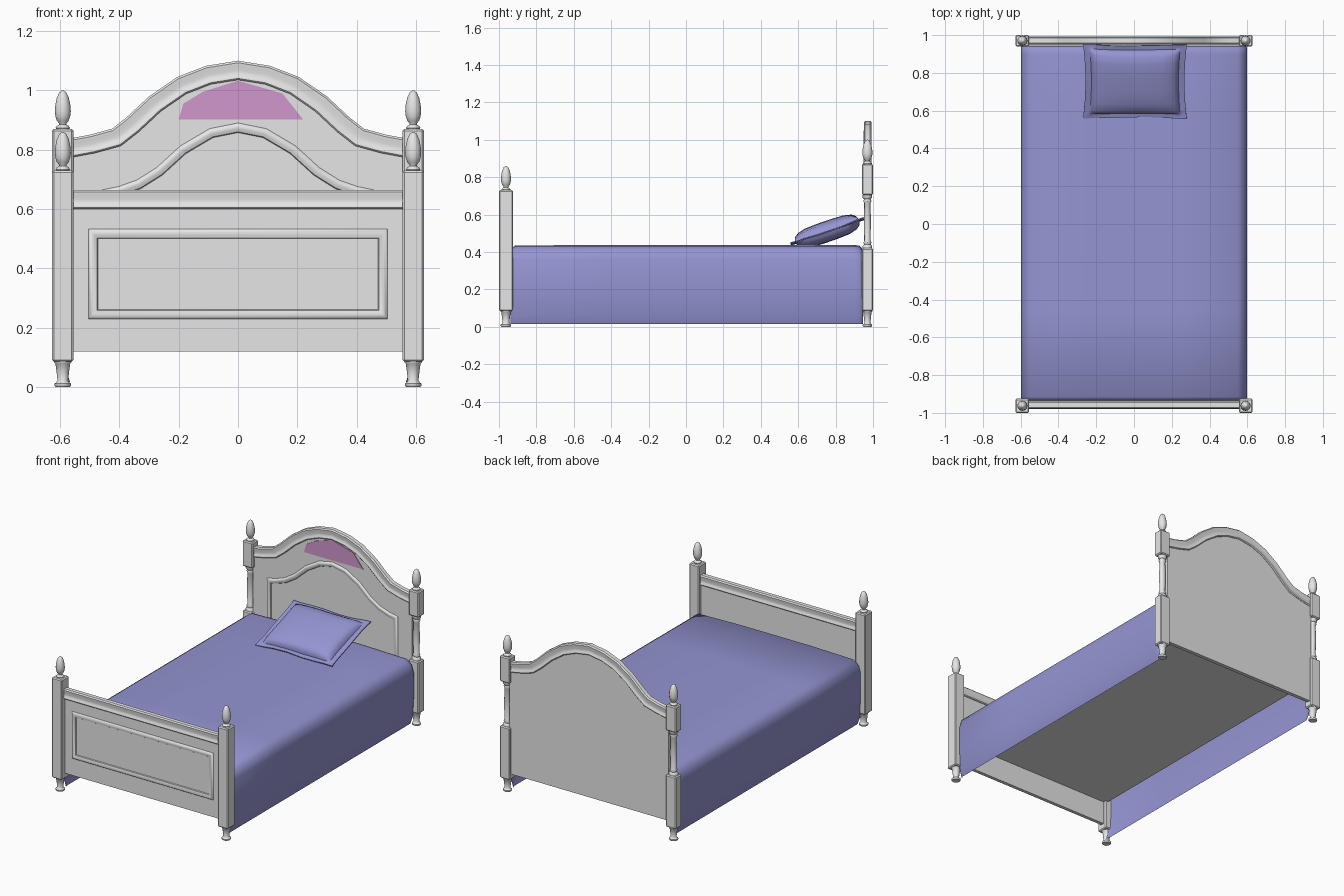
import bpy, bmesh, math
from mathutils import Vector, Matrix

cube = bpy.data.objects.get("Cube")
if cube:
    bpy.data.objects.remove(cube, do_unlink=True)


def material(name, rgb):
    m = bpy.data.materials.new(name)
    m.use_nodes = True
    m.diffuse_color = (*rgb, 1)
    m.node_tree.nodes["Principled BSDF"].inputs["Base Color"].default_value = (*rgb, 1)
    return m


GREY = material("painted grey", (0.79, 0.79, 0.79))
BLUE = material("lavender blue", (0.3, 0.3, 0.65))
PINK = material("mauve", (0.65, 0.31, 0.61))


def finish(name, bm, mat, angle=None):
    bmesh.ops.recalc_face_normals(bm, faces=bm.faces)
    me = bpy.data.meshes.new(name)
    bm.to_mesh(me)
    bm.free()
    me.materials.append(mat)
    ob = bpy.data.objects.new(name, me)
    bpy.context.collection.objects.link(ob)
    if angle:
        bpy.ops.object.select_all(action='DESELECT')
        ob.select_set(True)
        bpy.context.view_layer.objects.active = ob
        bpy.ops.object.shade_smooth_by_angle(angle=math.radians(angle))
    return ob


def box(name, lo, hi, bevel=0):
    lo, hi = Vector(lo), Vector(hi)
    bm = bmesh.new()
    bmesh.ops.create_cube(bm, size=1)
    for v in bm.verts:
        v.co = (lo + hi) / 2 + v.co * (hi - lo)
    if bevel:
        bmesh.ops.bevel(bm, geom=bm.edges[:], offset=bevel, segments=1, affect='EDGES')
    return finish(name, bm, GREY)


def prism(name, outline, y0, y1, mat=GREY):
    """Extrude an x,z outline from y0 to y1."""
    bm = bmesh.new()
    face = bm.faces.new([bm.verts.new((x, y0, z)) for x, z in outline])
    new = bmesh.ops.extrude_face_region(bm, geom=[face])["geom"]
    bmesh.ops.translate(bm, vec=(0, y1 - y0, 0),
                        verts=[v for v in new if isinstance(v, bmesh.types.BMVert)])
    return finish(name, bm, mat)


def skin(bm, rings, wrap):
    """Quads between neighbouring rings of vertices."""
    n = len(rings[0])
    for a, b in zip(rings, rings[1:]):
        for i in range(n if wrap else n - 1):
            j = (i + 1) % n
            bm.faces.new((a[i], a[j], b[j], b[i]))


def sweep(name, path, section, y, closed=False):
    """Carry a (offset, depth) section along an x,z path with mitred corners."""
    pts = [Vector(p) for p in path]
    bm, rings, n = bmesh.new(), [], len(path)
    for i, p in enumerate(pts):
        a = pts[i - 1] if closed or i else None
        b = pts[(i + 1) % n] if closed or i < n - 1 else None
        d1 = (p - a).normalized() if a else (b - p).normalized()
        d2 = (b - p).normalized() if b else d1
        n1, n2 = Vector((-d1.y, d1.x)), Vector((-d2.y, d2.x))
        m = (n1 + n2) / (1 + n1.dot(n2))
        rings.append([bm.verts.new((p.x + m.x * o, y + d, p.y + m.y * o)) for o, d in section])
    if closed:
        rings.append(rings[0])
    else:
        bm.faces.new(rings[0])
        bm.faces.new(rings[-1])
    skin(bm, rings, True)
    return finish(name, bm, GREY, 40)


def lathe(name, profile, x, y, z, depth=1.0, sides=12):
    bm = bmesh.new()
    rings = [[bm.verts.new((x + r * math.cos(math.tau * k / sides),
                            y + r * depth * math.sin(math.tau * k / sides), z + h))
              for k in range(sides)] for r, h in profile]
    skin(bm, rings, True)
    bm.faces.new(rings[0])
    bm.faces.new(rings[-1])
    return finish(name, bm, GREY, 45)


def mirrored(half):
    """Left half of a path, ending on the centre, plus its reflection."""
    return half + [(-x, z) for x, z in half[-2::-1]]


# Turned profiles as (radius, height)
FINIAL = [(.022, 0), (.024, .006), (.02, .012), (.012, .017), (.013, .022), (.02, .03), (.025, .045),
          (.027, .062), (.025, .085), (.02, .108), (.012, .125), (.003, .132)]
FOOT = [(.024, 0), (.028, .004), (.028, .011), (.022, .015), (.018, .022), (.021, .05),
        (.025, .078), (.029, .082), (.029, .09)]
SPINDLE = [(.028, 0), (.028, .012), (.02, .02), (.024, .03), (.018, .042), (.021, .14),
           (.018, .24), (.024, .252), (.02, .262), (.028, .27), (.028, .285)]

# Posts
FY, HY, W = -.9625, .97, .036
for side, x in (("left", .591), ("right", -.591)):
    lathe(f"foot_post_foot_{side}", FOOT, x, FY, 0)
    box(f"foot_post_{side}", (x - W, FY - .0375, .085), (x + W, FY + .0375, .73), bevel=.006)
    lathe(f"foot_post_finial_{side}", FINIAL, x, FY, .728)
    lathe(f"head_post_foot_{side}", FOOT, x, HY, 0, .9)
    box(f"head_post_lower_{side}", (x - W, HY - .03, .085), (x + W, HY + .03, .42), bevel=.006)
    lathe(f"head_post_spindle_{side}", SPINDLE, x, HY, .42, .9)
    box(f"head_post_upper_{side}", (x - W, HY - .03, .705), (x + W, HY + .03, .87), bevel=.006)
    lathe(f"head_post_finial_{side}", FINIAL, x, HY, .868)

# Moulding sections as (offset, depth)
RAIL = [(-.032, -.016), (-.027, -.021), (-.02, -.021), (-.015, -.017), (0, -.016), (.014, -.019),
        (.025, -.02), (.032, -.013)]
RAIL += [(o, -d) for o, d in reversed(RAIL)]
TRIM = [(-.016, 0), (-.013, -.005), (-.006, -.007), (.002, -.01), (.01, -.008), (.016, 0)]

# Footboard
box("footboard_panel", (-.57, -.968, .12), (.57, -.946, .62))
sweep("footboard_rail", [(-.565, .632), (.565, .632)], RAIL, -.958)
sweep("footboard_trim", [(-.489, .245), (-.489, .516), (.489, .516), (.489, .245)], TRIM, -.968, True)

# Headboard
arch = mirrored([(-.565, .806), (-.49, .82), (-.41, .842), (-.355, .885), (-.28, .955),
                 (-.19, 1.017), (-.1, 1.052), (0, 1.068)])
prism("headboard_panel", [(-.565, .12)] + arch + [(.565, .12)], .961, .985)
sweep("headboard_arch", arch, RAIL, .971)
inner = mirrored([(-.45, .245), (-.45, .65), (-.4, .66), (-.335, .683), (-.265, .727),
                  (-.185, .8), (-.09, .856), (0, .874)])
sweep("headboard_trim", inner, TRIM, .961, True)
prism("headboard_patch", [(-.2, .902), (-.185, .955), (-.12, .995), (0, 1.033),
                          (.15, .99), (.22, .902)], .957, .962, PINK)

# Mattress base under the cover
box("mattress_base", (-.575, -.946, .27), (.575, .961, .39))

# Draped cover: sides curl in at the hem, both ends tuck down
section = mirrored([(-.575, .016), (-.59, .06), (-.599, .2), (-.598, .36), (-.585, .405),
                    (-.55, .43), (-.25, .437), (0, .437)])
bm = bmesh.new()
rows = []
for y, drop, pinch in ((-.937, .15, .985), (-.935, .02, .99), (-.915, .002, 1), (-.45, 0, 1), (.1, 0, 1),
                       (.6, 0, 1), (.9, 0, 1), (.928, .003, 1), (.943, .02, .99), (.945, .15, .985)):
    rows.append([bm.verts.new((x * pinch, y, z - drop if z > .3 else z)) for x, z in section])
skin(bm, rows, False)
finish("bed_cover", bm, BLUE, 80)

# Pillow: puffed body with a thin flange all round
bm = bmesh.new()
steps = [-1, -.95, -.88, -.85, -.76, -.55, -.2, .2, .55, .76, .85, .88, .95, 1]
place = Matrix.Translation((.005, .755, .51)) @ Matrix.Rotation(math.radians(19), 4, 'X')
layers = []
for sign in (1, -1):
    grid = []
    for v in steps:
        row = []
        for u in steps:
            puff = max(0, 1 - (u / .88) ** 4) * max(0, 1 - (v / .88) ** 4)
            h = .003 + .053 * puff ** .4
            wave = .006 * math.sin(5 * u + 3 * v) * max(abs(u), abs(v)) ** 6
            px = .262 * u * (1 + .05 * v * v)
            py = .2 * v * (1 + .045 * u * u)
            row.append(bm.verts.new(place @ Vector((px, py, sign * h + wave))))
        grid.append(row)
    skin(bm, grid, False)
    layers.append(grid)
rims = [g[0] + [r[-1] for r in g[1:]] + g[-1][-2::-1] + [r[0] for r in g[-2:0:-1]] for g in layers]
skin(bm, rims, True)
finish("pillow", bm, BLUE, 60)
